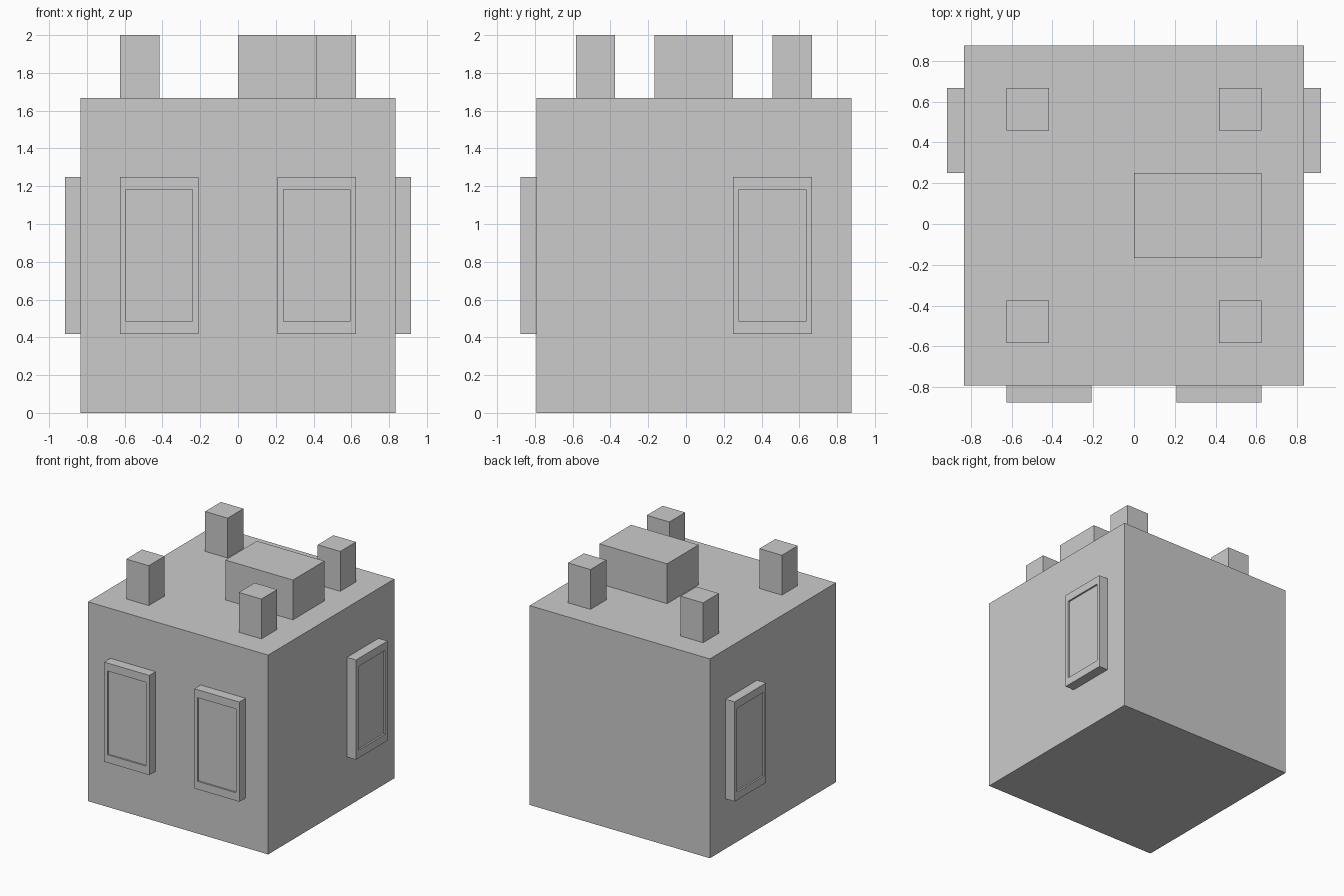
import bpy, bmesh
from mathutils import Vector, Matrix

if "Cube" in bpy.data.objects:
    bpy.data.objects.remove(bpy.data.objects["Cube"])

U = 1 / 24  # modelling grid step


def box(name, lo, hi, panel_axis=None, panel_dir=0):
    """Box between two corners; optionally with a recessed panel on one side."""
    lo, hi = Vector(lo), Vector(hi)
    bm = bmesh.new()
    bmesh.ops.create_cube(bm, size=1)
    size = hi - lo
    for v in bm.verts:
        v.co = (lo + hi) / 2 + Vector(a * b for a, b in zip(v.co, size))
    bm.normal_update()
    if panel_axis is not None:
        face = next(f for f in bm.faces if f.normal[panel_axis] * panel_dir > 0.9)
        normal = face.normal.copy()
        # rim of the frame
        face = bmesh.ops.extrude_discrete_faces(bm, faces=[face])["faces"][0]
        mid = face.calc_center_median()
        scale = Vector((0.85, 0.85, 0.84))
        scale[panel_axis] = 1
        for v in face.verts:
            v.co = mid + Vector(a * b for a, b in zip(v.co - mid, scale))
        # sunken pane
        face = bmesh.ops.extrude_discrete_faces(bm, faces=[face])["faces"][0]
        bmesh.ops.translate(bm, vec=-normal * 0.014, verts=face.verts)
        bmesh.ops.recalc_face_normals(bm, faces=bm.faces)
    mesh = bpy.data.meshes.new(name)
    bm.to_mesh(mesh)
    bm.free()
    obj = bpy.data.objects.new(name, mesh)
    bpy.context.collection.objects.link(obj)
    return obj


# main block
box("building_body", (-20 * U, -19 * U, 0), (20 * U, 21 * U, 40 * U))

# rooftop box
box("roof_box", (0, -4 * U, 40 * U), (15 * U, 6 * U, 48 * U))

# four corner posts on the roof
for side, x in (("left", -15), ("right", 10)):
    for end, y in (("front", -14), ("back", 11)):
        box(f"roof_post_{end}_{side}", (x * U, y * U, 40 * U),
            ((x + 5) * U, (y + 5) * U, 48 * U))

# front windows
for side, x in (("left", -15), ("right", 5)):
    box(f"front_window_{side}", (x * U, -21 * U, 10 * U),
        ((x + 10) * U, -19 * U, 30 * U), 1, -1)

# side windows
for side, x, d in (("left", -22, -1), ("right", 20, 1)):
    box(f"side_window_{side}", (x * U, 6 * U, 10 * U),
        ((x + 2) * U, 16 * U, 30 * U), 0, d)
